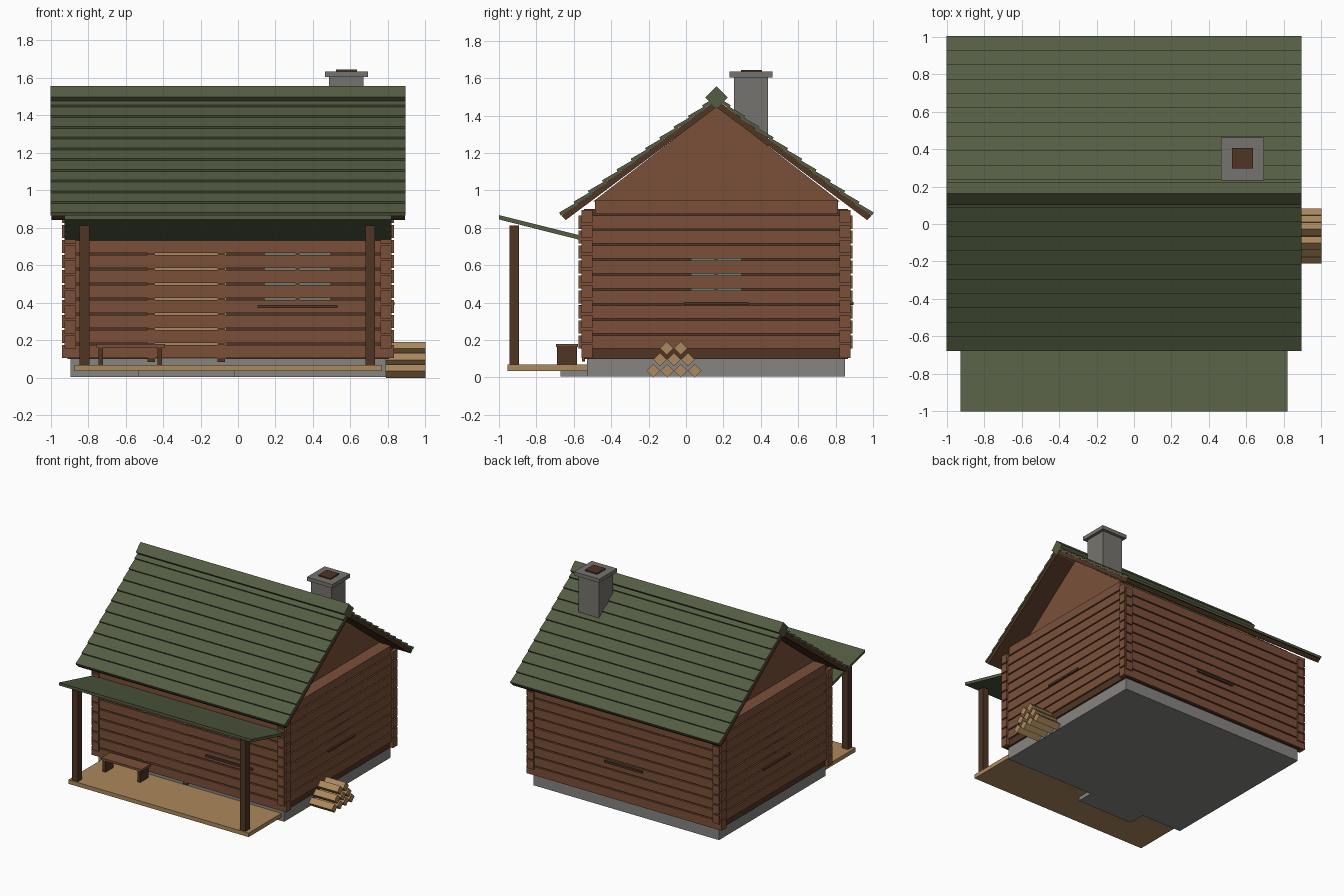
import bpy, bmesh, math

if "Cube" in bpy.data.objects:
    bpy.data.objects.remove(bpy.data.objects["Cube"])


def material(name, r, g, b):
    m = bpy.data.materials.new(name)
    lin = lambda c: ((c / 255 + 0.055) / 1.055) ** 2.4
    m.diffuse_color = (lin(r), lin(g), lin(b), 1)
    m.use_nodes = True
    m.node_tree.nodes["Principled BSDF"].inputs["Base Color"].default_value = m.diffuse_color
    return m


LOG = material("log brown", 122, 80, 57)
DARK = material("dark timber", 80, 53, 36)
ROOF = material("roof green", 84, 93, 67)
STONE = material("foundation grey", 134, 133, 129)
BRICK = material("chimney grey", 118, 116, 110)
PLANK = material("pale wood", 172, 137, 93)
GLASS = material("window glass", 112, 124, 112)


def prism(name, profile, x0, x1, mat):
    """Extrude a (y, z) profile along x."""
    bm = bmesh.new()
    a = [bm.verts.new((x0, y, z)) for y, z in profile]
    b = [bm.verts.new((x1, y, z)) for y, z in profile]
    n = len(profile)
    bm.faces.new(a)
    bm.faces.new(b[::-1])
    for i in range(n):
        j = (i + 1) % n
        bm.faces.new((a[j], a[i], b[i], b[j]))
    bmesh.ops.recalc_face_normals(bm, faces=bm.faces)
    mesh = bpy.data.meshes.new(name)
    bm.to_mesh(mesh)
    bm.free()
    mesh.materials.append(mat)
    ob = bpy.data.objects.new(name, mesh)
    bpy.context.collection.objects.link(ob)
    return ob


def box(name, x, y, z, mat):
    return prism(name, [(y[0], z[0]), (y[1], z[0]), (y[1], z[1]), (y[0], z[1])], x[0], x[1], mat)


def diamond(name, y, z, r, x0, x1, mat):
    return prism(name, [(y - r, z), (y, z - r), (y + r, z), (y, z + r)], x0, x1, mat)


WX = (-0.895, 0.79)    # side wall centres
WY = (-0.53, 0.85)     # front and back wall centres
MID = 0.163            # ridge position
RX = (-1.0, 0.895)     # roof length
H = 0.03               # half log thickness

# Foundation and front step
box("foundation", WX, WY, (0.005, 0.1), STONE)
box("front_step", (-0.53, -0.02), (-0.67, -0.53), (0.005, 0.06), STONE)

# Dark infill behind the log gaps, and the ceiling above it
box("wall_infill", (WX[0] - 0.015, WX[1] + 0.015), (WY[0] - 0.015, WY[1] + 0.015), (0.1, 0.9), DARK)
box("ceiling", (WX[0], WX[1]), (MID - 0.65, MID + 0.65), (0.9, 0.945), LOG)

# Interlocking log courses, the side walls raised by half a course
for k in range(10):
    z = 0.105 + 0.08 * k
    for label, y in zip(("front", "back"), WY):
        box(label + "_wall_log", (WX[0] - 0.045, WX[1] + 0.042), (y - H, y + H), (z, z + 0.07), LOG)
    z += 0.05
    y = (WY[0] - 0.045, WY[1] + 0.04) if k < 9 else (MID - 0.65, MID + 0.65)
    for label, x in zip(("left", "right"), WX):
        box(label + "_wall_log", (x - H, x + H), y, (z, z + 0.07), LOG)

# Recessed gables
for label, x in (("left", -0.80), ("right", 0.695)):
    prism(label + "_gable", [(MID - 0.66, 0.94), (MID + 0.66, 0.94), (MID, 1.45)], x - 0.02, x + 0.02, LOG)

# Door and windows set deep between the logs
fy = WY[0] - 0.02
box("door", (-0.445, -0.065), (fy, fy + 0.01), (0.1, 0.68), PLANK)
for x in (-0.483, -0.11):
    box("door_frame", (x, x + 0.04), (fy - 0.005, fy + 0.01), (0.085, 0.68), DARK)


def window(name, lo, hi, wall, sign, along_x, sill_z, top):
    def piece(part, a, b, d0, d1, z0, z1, mat):
        d = sorted((wall + sign * d0, wall + sign * d1))
        if along_x:
            box(name + part, (a, b), d, (z0, z1), mat)
        else:
            box(name + part, d, (a, b), (z0, z1), mat)
    c = (lo + hi) / 2
    piece("_pane", lo + 0.04, hi - 0.04, 0.01, 0.02, sill_z + 0.02, top, GLASS)
    piece("_mullion", c - 0.01, c + 0.01, 0.01, 0.023, sill_z + 0.02, top, DARK)
    piece("_sill", lo, hi, 0.01, 0.045, sill_z, sill_z + 0.016, DARK)


window("front_window", 0.105, 0.53, WY[0], -1, True, 0.371, 0.68)
window("back_window", -0.225, 0.12, WY[1], 1, True, 0.388, 0.64)
window("right_window", -0.01, 0.333, WX[1], 1, False, 0.388, 0.64)
window("left_window", -0.01, 0.333, WX[0], -1, False, 0.388, 0.64)

# Roof deck, overlapping shingle boards and ridge beam
for label, s in (("front", -1), ("back", 1)):
    def at(d, z):
        return (MID + s * d, z)
    prism(label + "_roof_deck", [at(0, 1.445), at(0.805, 0.842), at(0.83, 0.865), at(0, 1.485)],
          RX[0] + 0.004, RX[1] - 0.004, DARK)
    for i in range(11):
        d = 0.0764 * (i + 1)
        u = max(d - 0.1, 0)
        zl = 1.499 - 0.75 * d
        zu = zl + 0.55 * (d - u)
        prism(label + "_shingle_board",
              [at(d - 0.008, zl - 0.002), at(u, zu), at(u, zu + 0.017), at(d, zl + 0.014)],
              RX[0], RX[1], ROOF)
diamond("ridge_beam", MID, 1.497, 0.061, RX[0], RX[1], ROOF)

# Chimney
box("chimney", (0.485, 0.67), (0.257, 0.438), (1.1, 1.606), BRICK)
box("chimney_cap", (0.463, 0.694), (0.232, 0.462), (1.604, 1.635), BRICK)
box("chimney_flue", (0.523, 0.634), (0.295, 0.405), (1.63, 1.645), DARK)

# Porch: deck, posts and lean-to roof
box("porch_deck", (-0.872, 0.765), (-0.955, -0.527), (0.035, 0.068), PLANK)
for x in (-0.845, 0.68):
    box("porch_post", (x, x + 0.052), (-0.945, -0.893), (0.068, 0.812), DARK)
prism("porch_roof", [(-1.0, 0.868), (-1.0, 0.845), (-0.487, 0.715), (-0.48, 0.738)], -0.927, 0.82, ROOF)

# Bench
box("bench_seat", (-0.755, -0.39), (-0.695, -0.578), (0.162, 0.18), LOG)
for x in (-0.745, -0.43):
    box("bench_leg", (x, x + 0.025), (-0.69, -0.583), (0.066, 0.162), DARK)

# Stacked firewood
for row, count in enumerate((4, 3, 2)):
    for i in range(count):
        diamond("firewood", -0.175 + 0.0365 * row + 0.074 * i, 0.036 + 0.06 * row, 0.036, 0.79, 1.0, PLANK)
